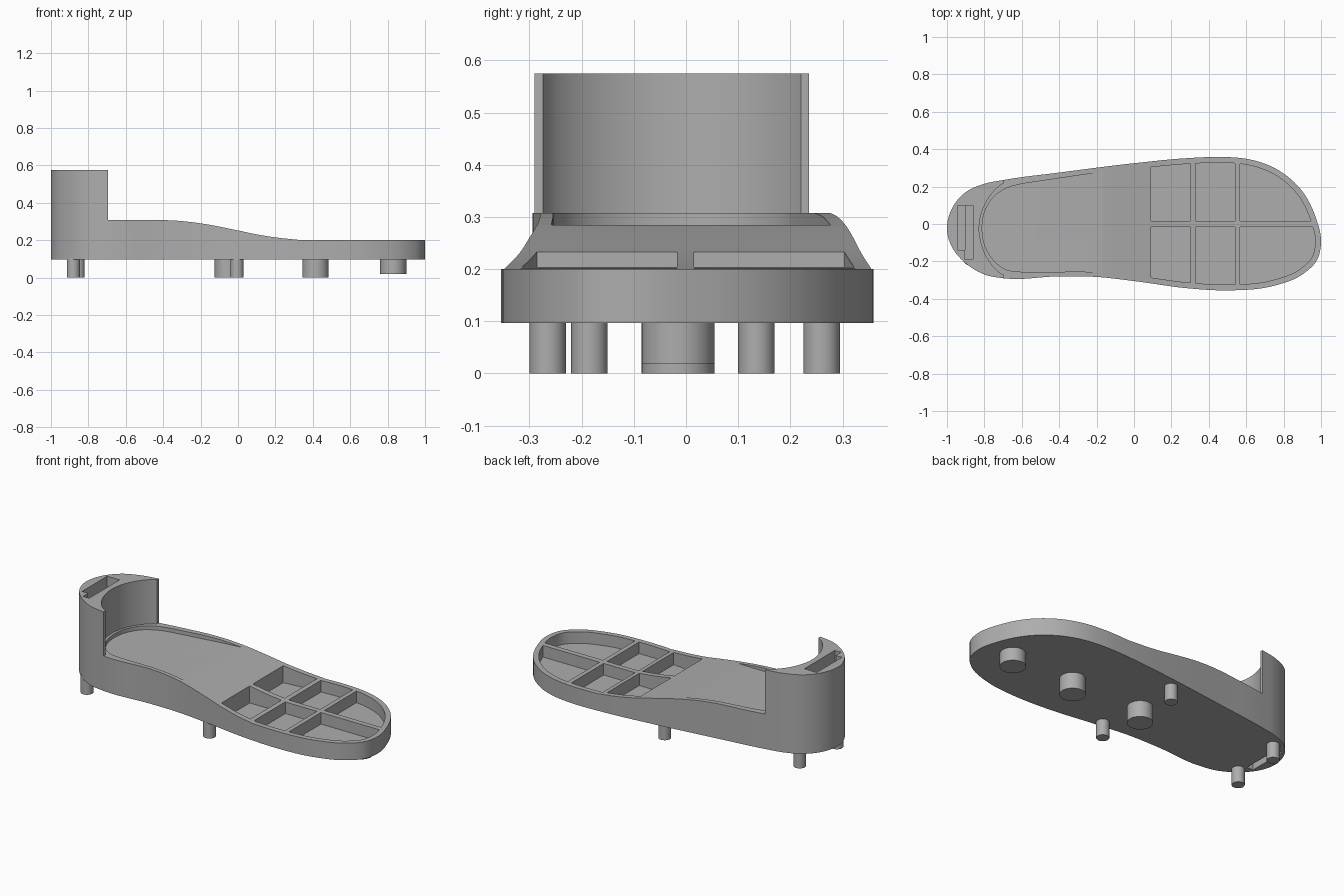
import bpy
import bmesh
from mathutils import Vector

if "Cube" in bpy.data.objects:
    bpy.data.objects.remove(bpy.data.objects["Cube"], do_unlink=True)

grey = bpy.data.materials.new("plain grey")
grey.use_nodes = True
grey.diffuse_color = (0.42, 0.42, 0.42, 1)
grey.node_tree.nodes["Principled BSDF"].inputs["Base Color"].default_value = grey.diffuse_color

BASE, TOP = 0.097, 0.575
FLOOR = 0.13


def smooth(points, steps=6, closed=True):
    """Spline through 2D points."""
    n, out = len(points), []
    pts = [Vector(p) for p in points]
    for i in range(n if closed else n - 1):
        if closed:
            a, b, c, d = (pts[(i + k) % n] for k in (-1, 0, 1, 2))
        else:
            a, b, c, d = (pts[min(max(i + k, 0), n - 1)] for k in (-1, 0, 1, 2))
        # tangents scaled by spacing keep uneven points from overshooting
        l0, l1, l2 = (max((q - p).length, 0.001) for p, q in ((a, b), (b, c), (c, d)))
        m1 = ((b - a) / l0 * l1 + (c - b) / l1 * l0) / (l0 + l1) * l1 if a != b else c - b
        m2 = ((c - b) / l1 * l2 + (d - c) / l2 * l1) / (l1 + l2) * l1 if c != d else c - b
        for s in range(steps):
            t = s / steps
            out.append(b * (2*t**3 - 3*t*t + 1) + m1 * (t**3 - 2*t*t + t)
                       + c * (3*t*t - 2*t**3) + m2 * (t**3 - t*t))
    if not closed:
        out.append(pts[-1])
    return out


def inset(loop, d):
    """Move a clockwise outline inwards."""
    out = []
    for i, p in enumerate(loop):
        t = (loop[(i + 1) % len(loop)] - loop[i - 1]).normalized()
        out.append(p + Vector((t.y, -t.x)) * d)
    return out


def prism(name, loop, low, high, upright=False):
    """Extrude an outline along z, or along y when upright."""
    bm = bmesh.new()
    place = (lambda p: (p[0], low, p[1])) if upright else (lambda p: (p[0], p[1], low))
    face = bm.faces.new([bm.verts.new(place(p)) for p in loop])
    ext = bmesh.ops.extrude_face_region(bm, geom=[face])
    move = Vector((0, high - low, 0) if upright else (0, 0, high - low))
    bmesh.ops.translate(bm, vec=move, verts=[v for v in ext["geom"] if isinstance(v, bmesh.types.BMVert)])
    bmesh.ops.recalc_face_normals(bm, faces=bm.faces)
    mesh = bpy.data.meshes.new(name)
    bm.to_mesh(mesh)
    bm.free()
    mesh.materials.append(grey)
    ob = bpy.data.objects.new(name, mesh)
    bpy.context.collection.objects.link(ob)
    return ob


def box(name, x0, x1, y0, y1, z0, z1):
    return prism(name, [(x0, y0), (x0, y1), (x1, y1), (x1, y0)], z0, z1)


def activate(ob):
    bpy.ops.object.select_all(action='DESELECT')
    ob.select_set(True)
    bpy.context.view_layer.objects.active = ob


def combine(ob, tool, operation):
    """Apply a boolean and discard the helper."""
    activate(ob)
    mod = ob.modifiers.new("cut", 'BOOLEAN')
    mod.operation, mod.solver, mod.object = operation, 'EXACT', tool
    bpy.ops.object.modifier_apply(modifier=mod.name)
    bpy.data.objects.remove(tool, do_unlink=True)


# Sole outline, clockwise from the heel
outline = smooth([(-1, -0.03), (-0.97, 0.09), (-0.9, 0.17), (-0.8, 0.215), (-0.7, 0.235),
                  (-0.4, 0.275), (0, 0.325), (0.3, 0.353), (0.5, 0.358), (0.62, 0.345),
                  (0.76, 0.295), (0.9, 0.175), (0.97, 0.04), (1, -0.1), (0.98, -0.19),
                  (0.9, -0.27), (0.75, -0.33), (0.5, -0.355), (0.3, -0.345), (0, -0.305),
                  (-0.2, -0.283), (-0.4, -0.28), (-0.7, -0.29), (-0.8, -0.27),
                  (-0.9, -0.21), (-0.97, -0.13)])
sole = prism("sole", outline, BASE, TOP)

# Side profile: tall heel cup, arch slope, flat forefoot
slope = smooth([(-0.4, 0.308), (-0.3, 0.302), (-0.2, 0.29), (0, 0.252), (0.1, 0.231),
                (0.2, 0.215), (0.34, 0.2)], 5, False)
profile = [(-1.1, 0), (-1.1, TOP + 0.1), (-0.695, TOP + 0.1), (-0.695, 0.308)]
profile += slope + [(1.1, 0.2), (1.1, 0)]
combine(sole, prism("profile_helper", profile, -0.6, 0.6, True), 'INTERSECT')

# Hollow of the heel cup
hollow = smooth([(-0.68, -0.283), (-0.73, -0.25), (-0.78, -0.19), (-0.815, -0.11), (-0.828, -0.03),
                 (-0.815, 0.06), (-0.78, 0.135), (-0.73, 0.195), (-0.68, 0.23)], 5, False)
hollow += [(-0.6, 0.5), (-0.6, -0.5)]
combine(sole, prism("hollow_helper", hollow, 0.308, 0.8), 'DIFFERENCE')

# Shallow heel recess that runs out into the arch
recess = smooth([(-0.6, -0.256), (-0.68, -0.245), (-0.75, -0.195), (-0.795, -0.12), (-0.812, -0.03),
                 (-0.8, 0.06), (-0.75, 0.145), (-0.68, 0.192), (-0.6, 0.215)], 5, False)
recess += [(-0.27, 0.264), (-0.1, 0.285), (-0.1, -0.26), (-0.27, -0.255)]
combine(sole, prism("recess_helper", recess, 0.285, 0.5), 'DIFFERENCE')

# Six forefoot pockets, leaving ribs between them
inner = inset(outline, 0.031)
for x0, x1 in ((0.09, 0.302), (0.329, 0.54), (0.567, 1.1)):
    for y0, y1 in ((-0.6, -0.017), (0.015, 0.6)):
        pocket = prism("pocket_helper", inner, FLOOR, 0.4)
        combine(pocket, box("cell_helper", x0, x1, y0, y1, 0, 0.6), 'INTERSECT')
        combine(sole, pocket, 'DIFFERENCE')

# Strap slots in the heel
for x0, x1, y0, z0, z1 in ((-0.945, -0.903, -0.14, 0.35, 0.7),
                           (-0.904, -0.862, -0.19, 0.45, 0.7),
                           (-0.945, -0.904, -0.14, 0, 0.2)):
    combine(sole, box("slot_helper", x0, x1, y0, 0.1, z0, z1), 'DIFFERENCE')

activate(sole)
bpy.ops.object.shade_smooth_by_angle(angle=0.5)

# Round studs and pegs underneath
studs = [("toe_stud", 0.83, -0.015, 0.07, 0.018), ("ball_stud", 0.415, -0.015, 0.07, 0),
         ("arch_stud", -0.055, -0.015, 0.07, 0),
         ("right_arch_peg", -0.005, -0.265, 0.035, 0), ("left_arch_peg", -0.04, 0.26, 0.035, 0),
         ("right_heel_peg", -0.88, -0.185, 0.035, 0), ("left_heel_peg", -0.855, 0.135, 0.035, 0)]
for name, x, y, r, z in studs:
    height = BASE + 0.01 - z
    bpy.ops.mesh.primitive_cylinder_add(vertices=48, radius=r, depth=height,
                                        location=(x, y, z + height / 2))
    stud = bpy.context.object
    stud.name = name
    stud.data.materials.append(grey)
    bpy.ops.object.shade_smooth_by_angle(angle=0.5)
